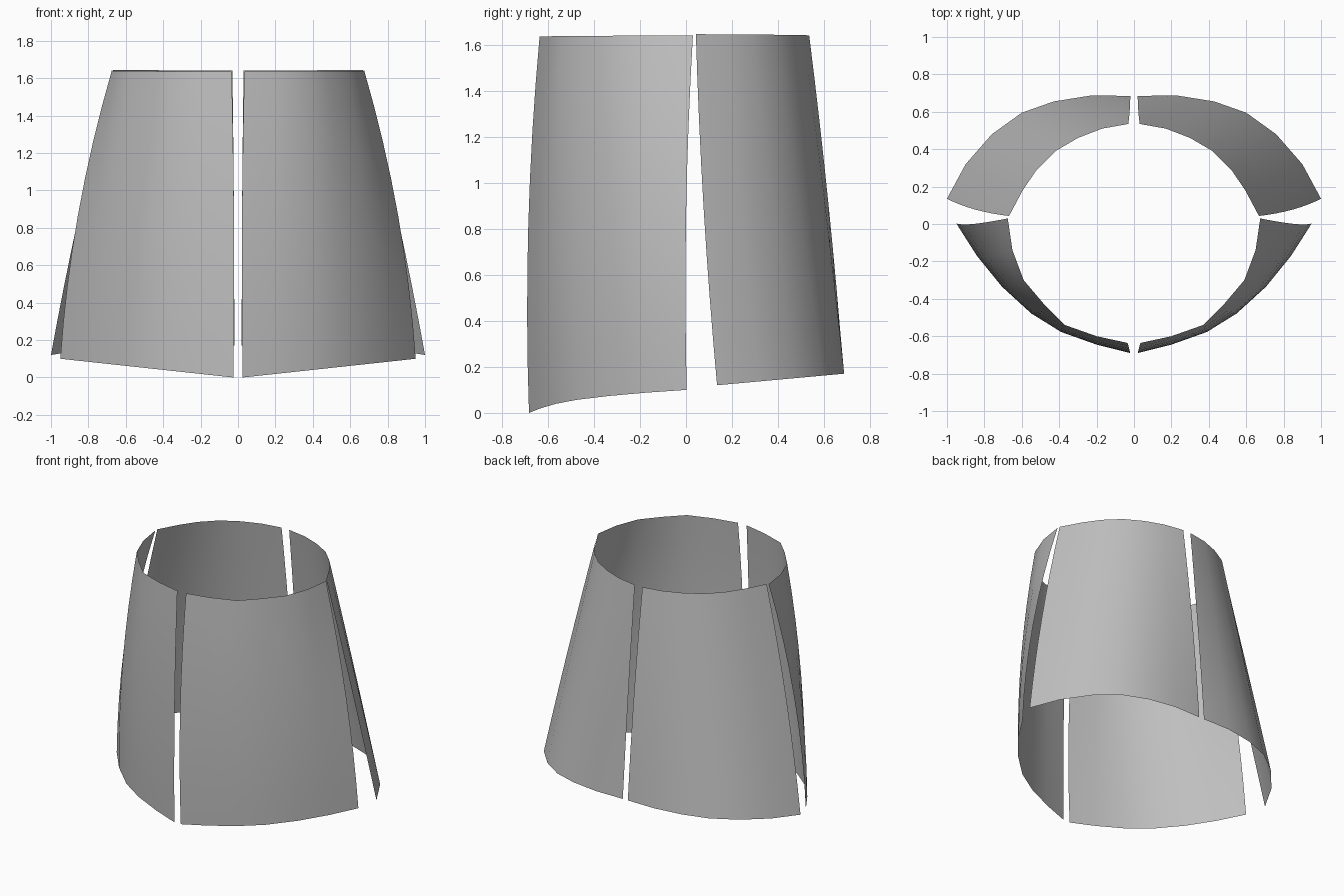
import bpy, bmesh
from mathutils import Vector

cube = bpy.data.objects.get("Cube")
if cube:
    bpy.data.objects.remove(cube, do_unlink=True)

cloth = bpy.data.materials.new("plain_grey_cloth")
cloth.use_nodes = True
cloth.diffuse_color = (0.52, 0.52, 0.52, 1)
cloth.node_tree.nodes["Principled BSDF"].inputs["Base Color"].default_value = cloth.diffuse_color

ROWS = 8

# Edge outlines run from the side seam to the centre seam, as (x, y)
FRONT_TOP = [(.675, .03), (.65, -.14), (.59, -.3), (.48, -.43), (.37, -.54), (.2, -.6), (.034, -.636)]
FRONT_HEM = [(.95, .003), (.84, -.17), (.71, -.33), (.55, -.475), (.39, -.565), (.2, -.635), (.025, -.682)]
BACK_TOP = [(.668, .043), (.595, .18), (.52, .29), (.42, .39), (.3, .46), (.17, .51), (.03, .535)]
BACK_HEM = [(1, .135), (.9, .32), (.76, .48), (.6, .595), (.43, .655), (.23, .687), (.02, .685)]


def panel(name, top, hem, top_z, hem_z, side_bulge, centre_bulge, side):
    """Loft a curved sheet between hem and top; bulges push its middle outward."""
    bm = bmesh.new()
    last = len(top) - 1
    grid = []
    for r in range(ROWS + 1):
        t = r / ROWS
        row = []
        for i, (a, b) in enumerate(zip(hem, top)):
            low = Vector((*a, hem_z(*a)))
            high = Vector((*b, top_z[0] + (top_z[1] - top_z[0]) * i / last))
            bulge = Vector(side_bulge).lerp(Vector(centre_bulge), i / last)
            p = low.lerp(high, t) + bulge.to_3d() * (4 * t * (1 - t))
            row.append(bm.verts.new((p.x * side, p.y, p.z)))
        grid.append(row)
    for r in range(ROWS):
        for i in range(last):
            f = bm.faces.new((grid[r][i], grid[r][i + 1], grid[r + 1][i + 1], grid[r + 1][i]))
            f.smooth = True
            # Turn every face away from the vertical axis
            f.normal_update()
            c = f.calc_center_median()
            if f.normal.x * c.x + f.normal.y * c.y < 0:
                f.normal_flip()
    mesh = bpy.data.meshes.new(name)
    bm.to_mesh(mesh)
    bm.free()
    mesh.materials.append(cloth)
    obj = bpy.data.objects.new(name, mesh)
    bpy.context.collection.objects.link(obj)


# Front and back panels, mirrored across the centre seams
for word, side in (("left", 1), ("right", -1)):
    panel("front_" + word + "_panel", FRONT_TOP, FRONT_HEM, (1.64, 1.635),
          lambda x, y: .1 * (x - .025) / .925,
          (.043, -.016), (-.008, -.026), side)
    panel("back_" + word + "_panel", BACK_TOP, BACK_HEM, (1.645, 1.64),
          lambda x, y: .12 + .05 * (y - .135) / .55,
          (.014, -.012), (-.003, .009), side)
